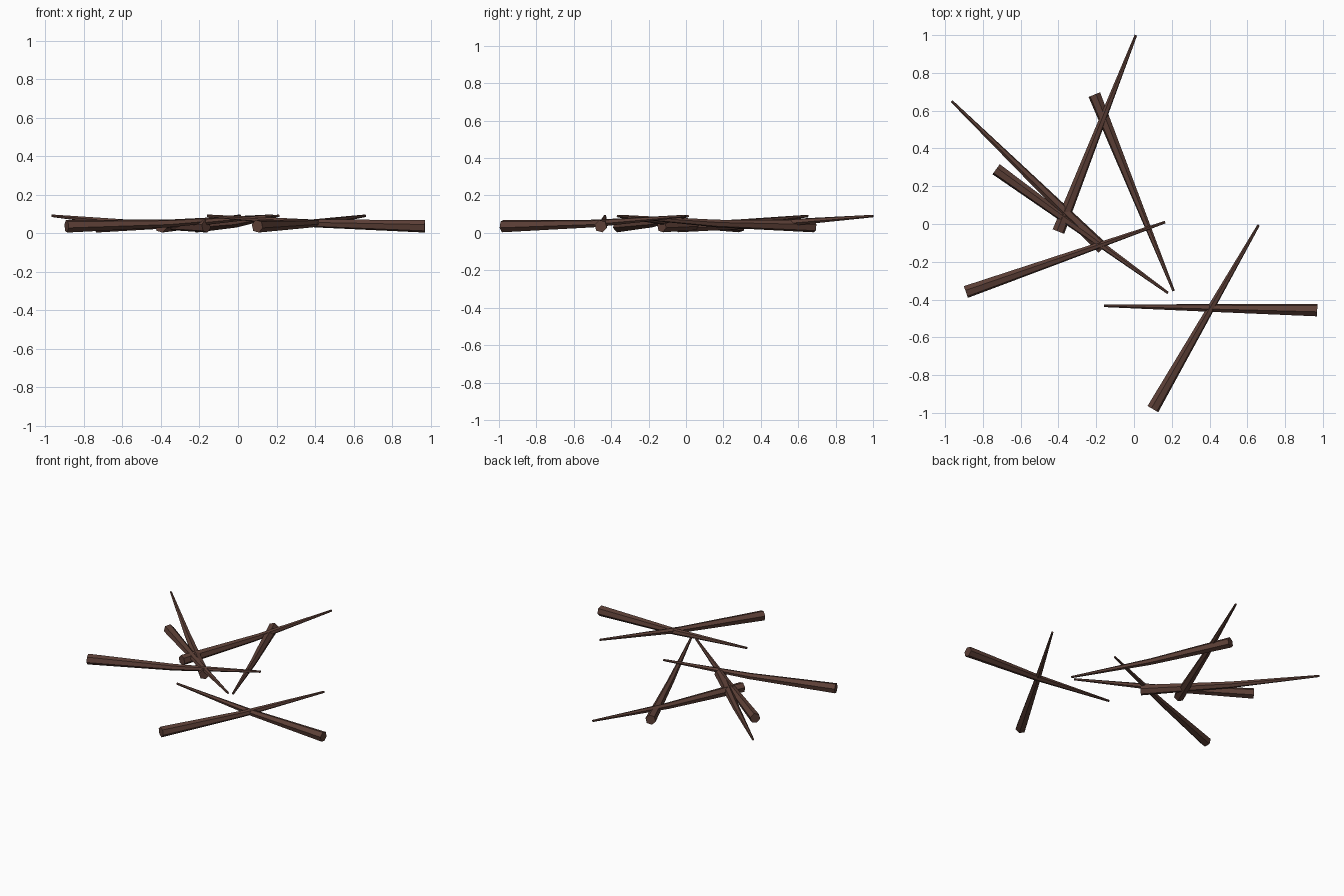
import bpy, bmesh, math
from mathutils import Vector

if "Cube" in bpy.data.objects:
    bpy.data.objects.remove(bpy.data.objects["Cube"])

SIDES = 6
bark = bpy.data.materials.new("dark_brown_wood")
bark.diffuse_color = (0.109, 0.051, 0.038, 1)
bark.use_nodes = True
bark.node_tree.nodes["Principled BSDF"].inputs["Base Color"].default_value = bark.diffuse_color

# thick end xy, thin end xy, roll in radians
STICKS = [
    ((-0.40, -0.04), (0.01, 1.00), 0.26),
    ((-0.21, 0.685), (0.21, -0.355), 0.26),
    ((-0.73, 0.29), (0.18, -0.365), 0.26),
    ((-0.165, -0.13), (-0.965, 0.65), 0.26),
    ((-0.89, -0.36), (0.165, 0.01), 0.26),
    ((0.97, -0.456), (-0.16, -0.433), 0.26),
    ((0.10, -0.98), (0.66, -0.005), 0.26),
]
# fraction along the stick, centre height, radius
RINGS = [(0.0, 0.036, 0.034), (0.5, 0.05, 0.021), (1.0, 0.09, 0.007)]


def make_stick(name, butt, tip, roll):
    """Tapered stick with a slight upward bend in the middle."""
    butt, tip = Vector((*butt, 0)), Vector((*tip, 0))
    along = (tip - butt).normalized()
    up = Vector((0, 0, 1))
    side = up.cross(along)
    bm = bmesh.new()
    rings = []
    for t, z, r in RINGS:
        centre = butt.lerp(tip, t) + up * z
        ring = []
        for i in range(SIDES):
            a = roll + math.tau * i / SIDES
            ring.append(bm.verts.new(centre + side * r * math.cos(a) + up * r * math.sin(a)))
        rings.append(ring)
    for lo, hi in zip(rings, rings[1:]):
        for i in range(SIDES):
            j = (i + 1) % SIDES
            bm.faces.new((lo[i], lo[j], hi[j], hi[i]))
    bm.faces.new(rings[0])
    bm.faces.new(rings[-1])
    bmesh.ops.recalc_face_normals(bm, faces=bm.faces[:])
    mesh = bpy.data.meshes.new(name)
    bm.to_mesh(mesh)
    bm.free()
    mesh.materials.append(bark)
    bpy.context.collection.objects.link(bpy.data.objects.new(name, mesh))


# scattered pile of sticks
for n, (butt, tip, roll) in enumerate(STICKS, 1):
    make_stick(f"stick_{n}", butt, tip, roll)
